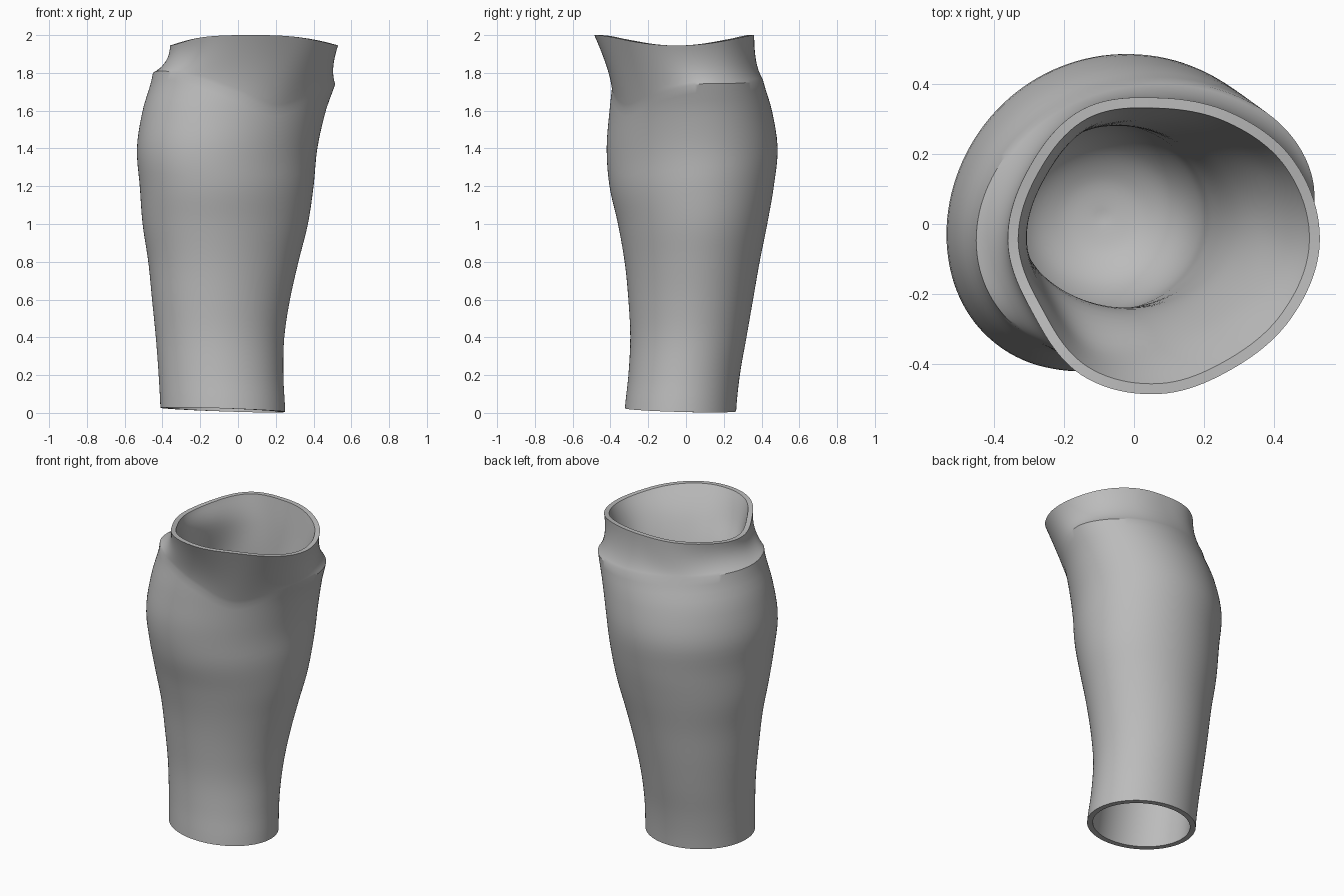
import bpy, bmesh, math
from mathutils import Vector

cube = bpy.data.objects.get("Cube")
if cube:
    bpy.data.objects.remove(cube, do_unlink=True)

SIDES = 120
WALL = 0.033

# Calf extents every 0.2 in height: left, right, front, back
CALF = [(-.41, .25, -.325, .265), (-.42, .24, -.305, .285), (-.435, .245, -.295, .32),
        (-.455, .275, -.305, .355), (-.475, .32, -.325, .39), (-.505, .37, -.36, .43),
        (-.52, .4, -.405, .465), (-.535, .42, -.42, .485), (-.505, .465, -.405, .455),
        (-.45, .53, -.385, .4)]
# Around the collar, counter-clockwise from +x
RIM_RADIUS = [.46, .45, .422, .41, .435, .425, .43, .413, .44, .435, .42, .437]
SHELF_HEIGHT = [1.74, 1.745, 1.755, 1.77, 1.785, 1.795, 1.8, 1.81, 1.78, 1.7, 1.61, 1.69]
NECK_SCALE = [.9, .97, 1, 1, 1, .97, .8, .8]
RIM_CENTRE = Vector((.07, -.05, 0))
# Inside of the socket cup: height, centre x, centre y, radius x, radius y
CUP = [(1.6, 0, .02, .33, .27), (1.4, -.05, .02, .32, .26), (1.15, -.09, .02, .31, .27),
       (.95, -.09, .02, .28, .26), (.82, -.09, .02, .22, .2), (.75, -.09, .02, .12, .11),
       (.73, -.09, .02, .01, .01)]


def catmull(a, b, c, d, t):
    return b + .5 * t * (c - a + t * (2*a - 5*b + 4*c - d + t * (3*(b - c) + d - a)))


def around(table, angle):
    """Smooth periodic lookup by angle."""
    n = len(table)
    u = angle / math.tau * n
    i = int(math.floor(u))
    return catmull(*(table[(i + k) % n] for k in (-1, 0, 1, 2)), u - i)


def calf_point(angle, z, inset=0):
    """Egg-shaped section, skewed towards the front right higher up."""
    u = min(max(z / .2, 0), len(CALF) - 1.001)
    i = int(u)
    rows = [CALF[min(max(i + k, 0), len(CALF) - 1)] for k in (-1, 0, 1, 2)]
    x0, x1, y0, y1 = (catmull(*col, u - i) for col in zip(*rows))
    rise = min(max(z / 1.3, 0), 1)
    across = math.cos(angle) - .06 * rise * math.sin(angle) ** 2
    along = math.sin(angle + .14 * rise)
    return Vector(((x0 + x1) / 2 + ((x1 - x0) / 2 - inset) * across,
                   (y0 + y1) / 2 + ((y1 - y0) / 2 - inset) * along, z))


def rim_point(angle, scale=1, inset=0):
    r = around(RIM_RADIUS, angle) * scale - inset
    z = 2 - .055 * abs(math.cos(angle)) ** 3
    return RIM_CENTRE + Vector((r * math.cos(angle), r * math.sin(angle), z))


def collar_point(angle, t):
    """Concave sweep from the shelf of the calf up to the rim."""
    shelf = calf_point(angle, around(SHELF_HEIGHT, angle))
    rim = rim_point(angle)
    neck = rim_point(angle, around(NECK_SCALE, angle))
    neck.z = shelf.z + .35 * (rim.z - shelf.z)
    return shelf * (1 - t) ** 2 + neck * 2 * t * (1 - t) + rim * t * t


def bottom_z(angle):
    return .016 - .011 * math.cos(angle) - .008 * math.sin(angle)


def cup_point(angle, row):
    z, cx, cy, rx, ry = row
    return Vector((cx + rx * math.cos(angle), cy + ry * math.sin(angle), z))


def section(angle):
    """Full wall section: lining, bottom edge, calf, collar, lip and cup."""
    pts = []
    low = bottom_z(angle)
    for k in range(15):
        pts.append(calf_point(angle, 1.45 + (low - 1.45) * k / 14, WALL))
    top = around(SHELF_HEIGHT, angle)
    for k in range(41):
        pts.append(calf_point(angle, low + (top - low) * k / 40))
    for k in range(1, 13):
        pts.append(collar_point(angle, k / 12))
    # Inner collar eases from the lip into the cup
    lip = rim_point(angle, 1, WALL * .9)
    neck = rim_point(angle, around(NECK_SCALE, angle) * .95, WALL)
    neck.z = 1.83
    inner = [lip, neck] + [cup_point(angle, row) for row in CUP]
    pts.append(lip)
    for i in range(len(inner) - 1):
        quad = [inner[min(max(i + k, 0), len(inner) - 1)] for k in (-1, 0, 1, 2)]
        for s in range(1, 7):
            pts.append(catmull(*quad, s / 6))
    return pts


# Loft the section around the leg
bm = bmesh.new()
columns = [[bm.verts.new(p) for p in section(math.tau * i / SIDES)] for i in range(SIDES)]
for i, col in enumerate(columns):
    nxt = columns[(i + 1) % SIDES]
    for j in range(len(col) - 1):
        bm.faces.new((col[j], nxt[j], nxt[j + 1], col[j + 1]))
bm.faces.new([col[-1] for col in columns])
bmesh.ops.recalc_face_normals(bm, faces=bm.faces)
mesh = bpy.data.meshes.new("leg_socket")
bm.to_mesh(mesh)
bm.free()
leg = bpy.data.objects.new("leg_socket", mesh)
bpy.context.collection.objects.link(leg)

# Plain grey finish
grey = bpy.data.materials.new("plain_grey")
grey.use_nodes = True
grey.diffuse_color = (.5, .5, .5, 1)
grey.node_tree.nodes["Principled BSDF"].inputs["Base Color"].default_value = (.5, .5, .5, 1)
mesh.materials.append(grey)

# Smooth shading that keeps the lip and the shelf crisp
bpy.ops.object.select_all(action='DESELECT')
leg.select_set(True)
bpy.context.view_layer.objects.active = leg
bpy.ops.object.shade_smooth_by_angle(angle=math.radians(30))
